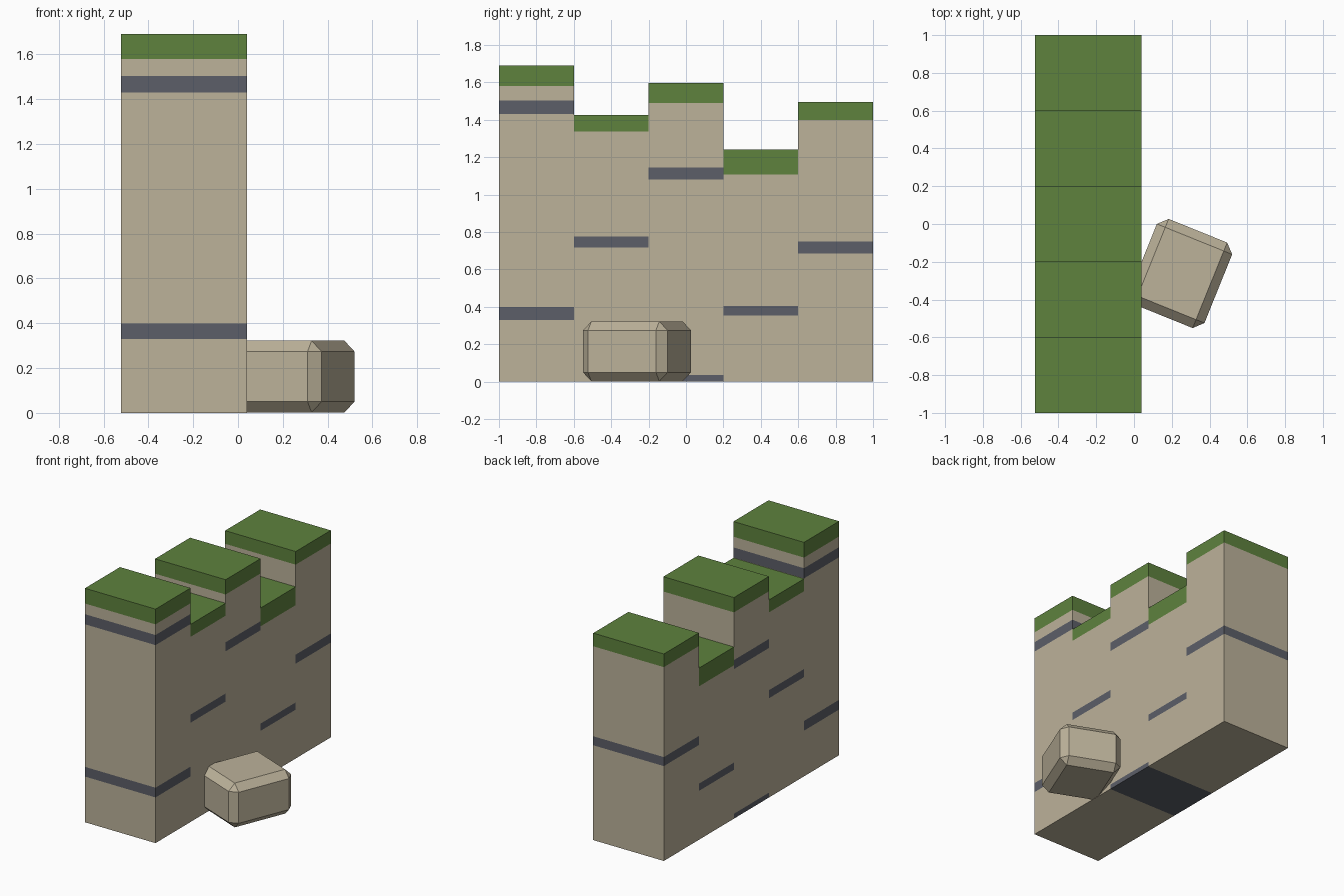
import bpy, bmesh, math
from mathutils import Matrix

if "Cube" in bpy.data.objects:
    bpy.data.objects.remove(bpy.data.objects["Cube"])


def material(name, rgb):
    m = bpy.data.materials.new(name)
    m.diffuse_color = (*rgb, 1.0)
    m.use_nodes = True
    m.node_tree.nodes["Principled BSDF"].inputs["Base Color"].default_value = m.diffuse_color
    return m


STONE = material("sandstone", (0.503, 0.445, 0.323))
MOSS = material("moss_green", (0.112, 0.223, 0.048))
SLATE = material("slate_grey", (0.107, 0.114, 0.138))


def box_bmesh(size, centre):
    bm = bmesh.new()
    bmesh.ops.create_cube(bm, size=1.0, matrix=Matrix.Translation(centre)
                          @ Matrix.Diagonal((*size, 1.0)))
    return bm


def to_object(name, bm, mats):
    me = bpy.data.meshes.new(name)
    bm.to_mesh(me)
    bm.free()
    for m in mats:
        me.materials.append(m)
    ob = bpy.data.objects.new(name, me)
    bpy.context.collection.objects.link(ob)
    return ob


# Wall columns: total height, start of the moss cap, slate bands
X0, X1, WIDTH = -0.523, 0.041, 0.4
COLUMNS = [
    (1.69, 1.58, [(0.33, 0.40), (1.43, 1.503)]),
    (1.427, 1.337, [(0.717, 0.775)]),
    (1.597, 1.49, [(0.0, 0.035), (1.08, 1.145)]),
    (1.24, 1.108, [(0.353, 0.405)]),
    (1.495, 1.40, [(0.685, 0.75)]),
]

for i, (top, moss, bands) in enumerate(COLUMNS):
    y = -0.8 + i * WIDTH
    bm = box_bmesh((X1 - X0, WIDTH, top), ((X0 + X1) / 2, y, top / 2))
    # cut the column at every colour change
    for z in [moss] + [z for band in bands for z in band if z > 0]:
        bmesh.ops.bisect_plane(bm, geom=bm.verts[:] + bm.edges[:] + bm.faces[:],
                               plane_co=(0, 0, z), plane_no=(0, 0, 1))
    # colour faces by height
    for f in bm.faces:
        z = f.calc_center_median().z
        if z > moss:
            f.material_index = 1
        elif any(a - 1e-4 <= z <= b for a, b in bands):
            f.material_index = 2
    to_object(f"wall_column_{i + 1}", bm, [STONE, MOSS, SLATE])

# Fallen boulder: chamfered block, turned and leaning into the wall
boulder = to_object("boulder", box_bmesh((0.43, 0.488, 0.32), (0, 0, 0)), [STONE])
boulder.location = (0.247, -0.262, 0.162)
boulder.rotation_euler.z = math.radians(-22)
bevel = boulder.modifiers.new("chamfer", 'BEVEL')
bevel.width = 0.048
bevel.segments = 1
